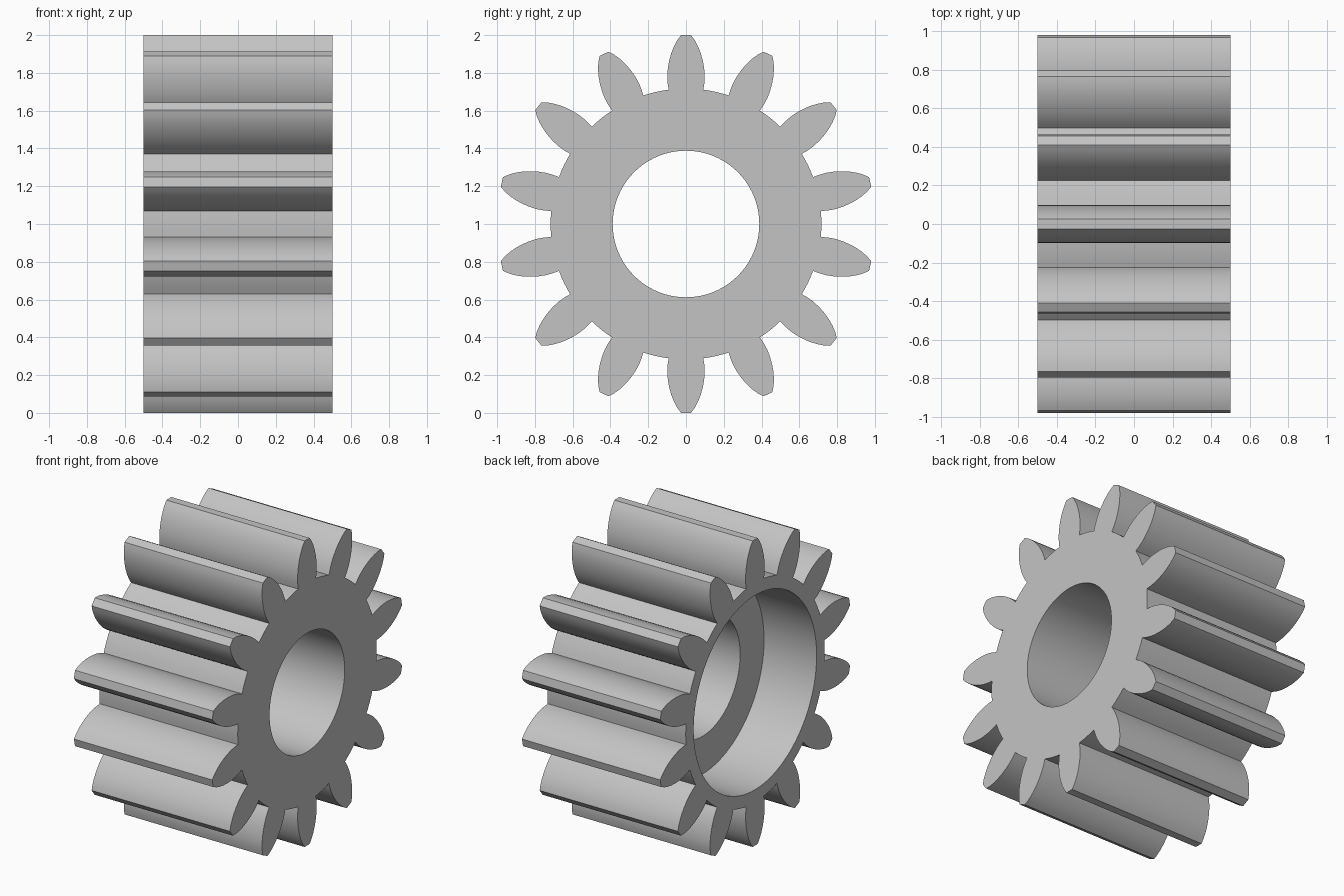
import bpy
import bmesh
from math import sin, cos, pi, radians

old = bpy.data.objects.get("Cube")
if old:
    bpy.data.objects.remove(old, do_unlink=True)

TEETH = 14
ROOT_R, BORE_R, RECESS_R = 0.717, 0.388, 0.635
HALF_WIDTH, RECESS_DEPTH = 0.5, 0.38
CENTRE_Z = 1.0

# Right flank of one tooth, root to tip: (half thickness, distance from axis)
FLANK = [(0.092, 0.711), (0.097, 0.745), (0.099, 0.785), (0.096, 0.825), (0.089, 0.865),
         (0.078, 0.905), (0.064, 0.94), (0.047, 0.972), (0.026, 1.0)]


def gear_outline():
    """Points (y, z) around the toothed rim."""
    pitch = 2 * pi / TEETH
    tooth = [(-t, r) for t, r in FLANK] + [(t, r) for t, r in reversed(FLANK)]
    # Root land between two teeth
    edge = FLANK[0][0] / FLANK[0][1]
    for i in range(1, 4):
        a = edge + (pitch - 2 * edge) * i / 4
        tooth.append((ROOT_R * sin(a), ROOT_R * cos(a)))
    return [(y * cos(k * pitch) + z * sin(k * pitch), z * cos(k * pitch) - y * sin(k * pitch))
            for k in range(TEETH) for y, z in tooth]


def circle(radius, n=96):
    return [(radius * sin(2 * pi * i / n), radius * cos(2 * pi * i / n)) for i in range(n)]


def add_loop(bm, points, x):
    verts = [bm.verts.new((x, y, z + CENTRE_Z)) for y, z in points]
    return [bm.edges.new((v, verts[(i + 1) % len(verts)])) for i, v in enumerate(verts)]


def wall(bm, a, b):
    """Quads joining two matching loops of edges."""
    for e, f in zip(a, b):
        bm.faces.new((*e.verts, f.verts[1], f.verts[0]))


def ring(bm, outer, inner, direction):
    """Flat face between two loops."""
    bmesh.ops.triangle_fill(bm, edges=outer + inner, use_beauty=True, normal=(direction, 0, 0))


bm = bmesh.new()
shoulder_x = RECESS_DEPTH - HALF_WIDTH
rim_right = add_loop(bm, gear_outline(), HALF_WIDTH)
rim_left = add_loop(bm, gear_outline(), -HALF_WIDTH)
bore_right = add_loop(bm, circle(BORE_R), HALF_WIDTH)
bore_shoulder = add_loop(bm, circle(BORE_R), shoulder_x)
recess_shoulder = add_loop(bm, circle(RECESS_R), shoulder_x)
recess_left = add_loop(bm, circle(RECESS_R), -HALF_WIDTH)

# End faces and the step inside the bore
ring(bm, rim_right, bore_right, 1)
ring(bm, recess_shoulder, bore_shoulder, -1)
ring(bm, rim_left, recess_left, -1)

# Teeth, narrow bore and wide recess
wall(bm, rim_right, rim_left)
wall(bm, bore_right, bore_shoulder)
wall(bm, recess_shoulder, recess_left)
bmesh.ops.recalc_face_normals(bm, faces=bm.faces)

mesh = bpy.data.meshes.new("pinion_gear")
bm.to_mesh(mesh)
bm.free()
gear = bpy.data.objects.new("pinion_gear", mesh)
bpy.context.collection.objects.link(gear)

# Plain grey metal
grey = bpy.data.materials.new("grey")
grey.use_nodes = True
colour = (0.55, 0.55, 0.55, 1)
grey.diffuse_color = colour
grey.node_tree.nodes["Principled BSDF"].inputs["Base Color"].default_value = colour
mesh.materials.append(grey)

# Smooth flanks and bores, crisp corners
bpy.ops.object.select_all(action="DESELECT")
gear.select_set(True)
bpy.context.view_layer.objects.active = gear
bpy.ops.object.shade_smooth_by_angle(angle=radians(25))
